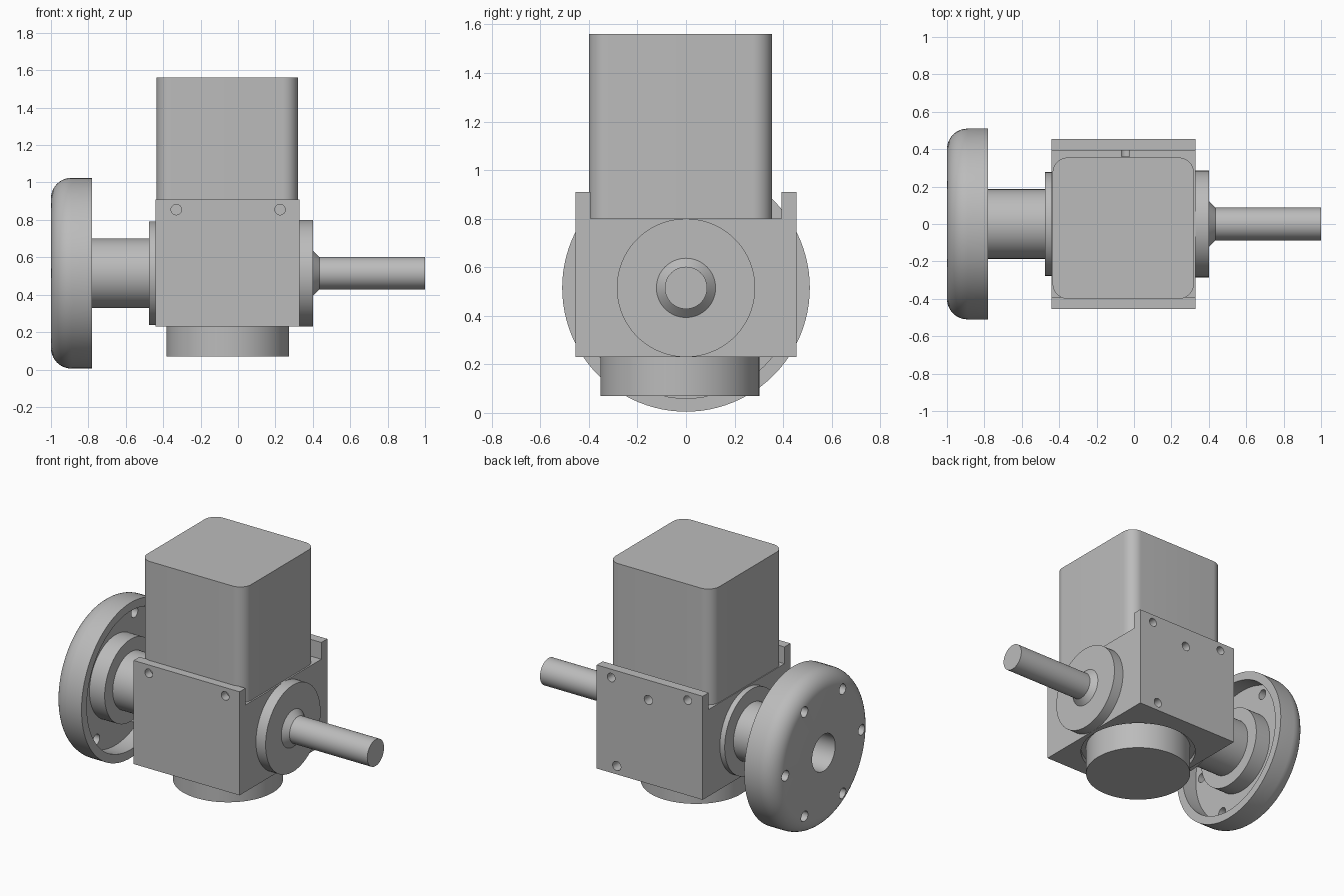
import bpy, bmesh, math
from mathutils import Matrix, Vector

if "Cube" in bpy.data.objects:
    bpy.data.objects.remove(bpy.data.objects["Cube"], do_unlink=True)

grey = bpy.data.materials.new("machine_grey")
grey.use_nodes = True
grey.diffuse_color = (0.5, 0.5, 0.5, 1)
grey.node_tree.nodes["Principled BSDF"].inputs["Base Color"].default_value = (0.5, 0.5, 0.5, 1)

AXIS_Z = 0.515  # height of the drive axis


def finish(name, bm):
    bmesh.ops.recalc_face_normals(bm, faces=bm.faces)
    mesh = bpy.data.meshes.new(name)
    bm.to_mesh(mesh)
    bm.free()
    mesh.materials.append(grey)
    obj = bpy.data.objects.new(name, mesh)
    bpy.context.collection.objects.link(obj)
    return obj


def smooth(obj):
    bpy.ops.object.select_all(action='DESELECT')
    obj.select_set(True)
    bpy.context.view_layer.objects.active = obj
    bpy.ops.object.shade_smooth_by_angle(angle=math.radians(30))


def lathe(name, profile, steps=96):
    """Turn (x, radius) points around the drive axis."""
    bm = bmesh.new()
    verts = [bm.verts.new((x, 0, AXIS_Z + r)) for x, r in profile]
    edges = [bm.edges.new(pair) for pair in zip(verts, verts[1:])]
    bmesh.ops.spin(bm, geom=verts + edges, cent=(0, 0, AXIS_Z), axis=(1, 0, 0),
                   angle=math.tau, steps=steps, use_duplicate=False)
    bmesh.ops.remove_doubles(bm, verts=bm.verts, dist=0.0001)
    return finish(name, bm)


def prism(name, outline, start, sweep):
    """Extrude a flat outline of 3D points along a vector."""
    bm = bmesh.new()
    face = bm.faces.new([bm.verts.new(Vector(p) + Vector(start)) for p in outline])
    new = bmesh.ops.extrude_face_region(bm, geom=[face])["geom"]
    bmesh.ops.translate(bm, vec=sweep, verts=[v for v in new if isinstance(v, bmesh.types.BMVert)])
    return finish(name, bm)


def cylinder(name, center, radius, depth, axis='Z', segments=32):
    turn = {'X': Matrix.Rotation(math.pi / 2, 4, 'Y'),
            'Y': Matrix.Rotation(math.pi / 2, 4, 'X'), 'Z': Matrix()}[axis]
    bm = bmesh.new()
    bmesh.ops.create_cone(bm, cap_ends=True, segments=segments, radius1=radius, radius2=radius,
                          depth=depth, matrix=Matrix.Translation(center) @ turn)
    return finish(name, bm)


def cut(obj, cutter):
    cutter.hide_render = True
    mod = obj.modifiers.new("cut", 'BOOLEAN')
    mod.operation, mod.solver, mod.object = 'DIFFERENCE', 'EXACT', cutter
    bpy.context.view_layer.objects.active = obj
    bpy.ops.object.modifier_apply(modifier=mod.name)
    bpy.data.objects.remove(cutter, do_unlink=True)


# Gear housing: a block with an upright lip along front and back
half = [(0.455, 0.23), (0.455, 0.91), (0.393, 0.91), (0.393, 0.80)]
section = half + [(-y, z) for y, z in reversed(half)]
housing = prism("gear_housing", [(0, y, z) for y, z in section], (-0.44, 0, 0), (0.77, 0, 0))

# Mounting holes in both lips, plus extra holes in the back
for side in (-1, 1):
    for x in (-0.33, 0.225):
        cut(housing, cylinder("hole", (x, side * 0.43, 0.855), 0.028, 0.14, 'Y'))
for x, z in ((-0.045, 0.78), (0.185, 0.285)):
    cut(housing, cylinder("hole", (x, 0.43, z), 0.03, 0.14, 'Y'))
# Recess around the bottom boss
cut(housing, cylinder("recess", (-0.055, -0.025, 0.23), 0.36, 0.06, segments=96))
smooth(housing)

# Bottom boss
smooth(cylinder("bottom_boss", (-0.055, -0.025, 0.17), 0.328, 0.20, segments=96))

# Motor case with rounded upright corners
outline = []
size, corner = 0.3775, 0.08
for k, (sx, sy) in enumerate(((1, 1), (-1, 1), (-1, -1), (1, -1))):
    for i in range(13):
        a = math.pi / 2 * (k + i / 12)
        outline.append((sx * (size - corner) + corner * math.cos(a),
                        sy * (size - corner) + corner * math.sin(a), 0))
smooth(prism("motor_case", outline, (-0.0575, -0.0225, 0.795), (0, 0, 0.765)))

# Output shaft with its collar and tapered shoulder
smooth(lathe("output_shaft", [(0.32, 0), (0.32, 0.285), (0.40, 0.285), (0.40, 0.122),
                              (0.435, 0.087), (1.0, 0.087), (1.0, 0)]))

# Collar on the wheel side
smooth(lathe("wheel_collar", [(-0.43, 0), (-0.43, 0.277), (-0.475, 0.277), (-0.475, 0)]))

# Flanged wheel: bored hub, rounded rim, hollow inner side, stepped boss and sleeve
fillet = [(-0.89 - 0.11 * math.cos(a), 0.40 + 0.11 * math.sin(a))
          for a in (math.pi / 2 * i / 10 for i in range(11))]
wheel = lathe("flange_wheel", [(-0.5, 0), (-0.5, 0.12), (-1.0, 0.12)] + fillet +
              [(-0.78, 0.51), (-0.78, 0.455), (-0.89, 0.455), (-0.89, 0.27),
               (-0.78, 0.27), (-0.78, 0.186), (-0.45, 0.186), (-0.45, 0)])
for i in range(6):
    a = math.tau * i / 6
    cut(wheel, cylinder("bolt_hole", (-0.95, 0.395 * math.cos(a), AXIS_Z + 0.395 * math.sin(a)),
                        0.034, 0.3, 'X'))
smooth(wheel)
